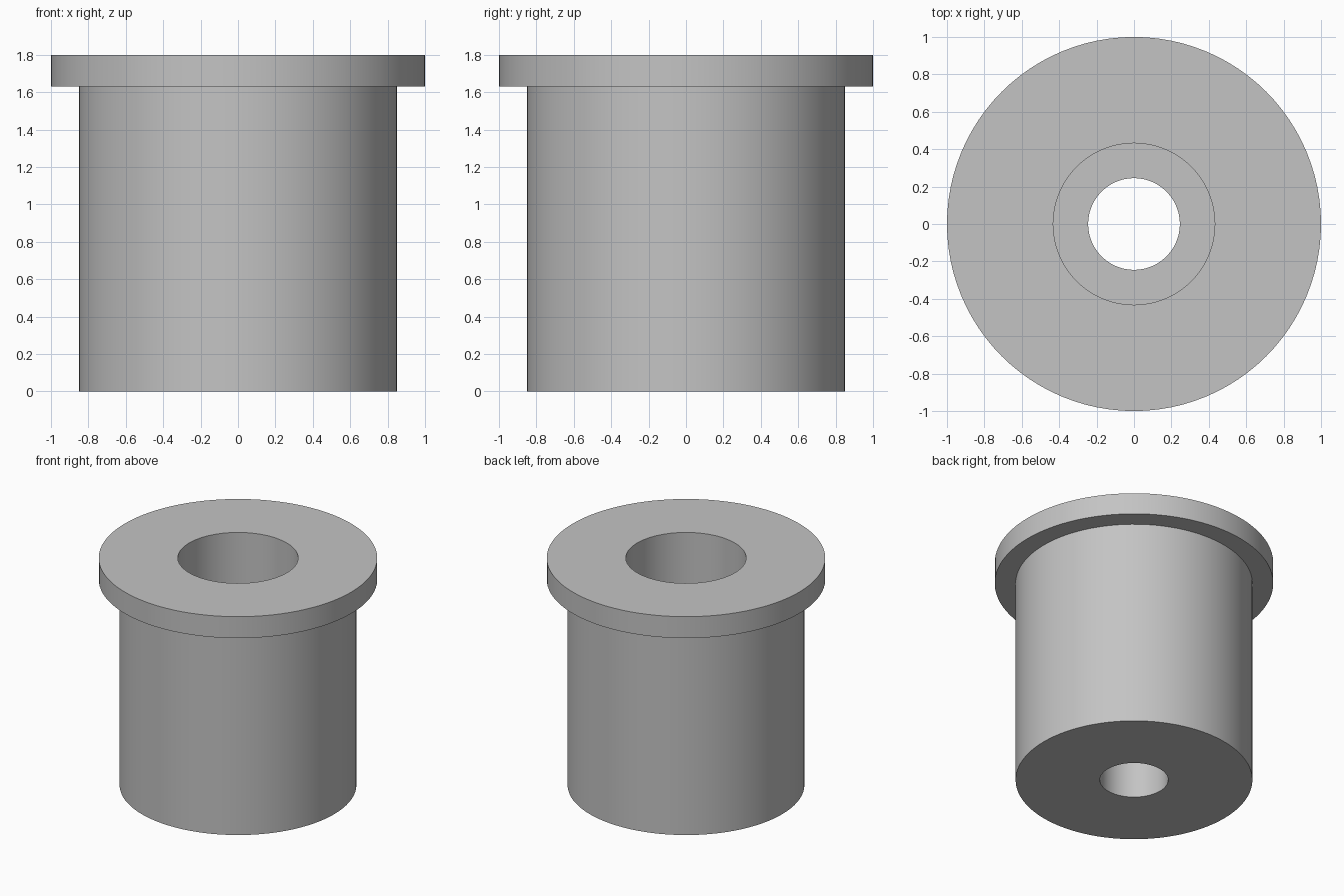
import bpy
import bmesh
import math

cube = bpy.data.objects.get("Cube")
if cube:
    bpy.data.objects.remove(cube, do_unlink=True)

SIDES = 96

# Plain grey metal
grey = bpy.data.materials.new("grey_metal")
grey.use_nodes = True
colour = (0.55, 0.55, 0.55, 1)
grey.diffuse_color = colour
grey.node_tree.nodes["Principled BSDF"].inputs["Base Color"].default_value = colour


def lathe(name, profile):
    """Revolve a closed (radius, height) profile around z."""
    bm = bmesh.new()
    rings = []
    for i in range(SIDES):
        a = 2 * math.pi * i / SIDES
        rings.append([bm.verts.new((r * math.cos(a), r * math.sin(a), z))
                      for r, z in profile])
    n = len(profile)
    for i in range(SIDES):
        here, after = rings[i], rings[(i + 1) % SIDES]
        for j in range(n):
            k = (j + 1) % n
            bm.faces.new((here[j], after[j], after[k], here[k]))
    bmesh.ops.recalc_face_normals(bm, faces=bm.faces)
    mesh = bpy.data.meshes.new(name)
    bm.to_mesh(mesh)
    bm.free()
    mesh.materials.append(grey)
    obj = bpy.data.objects.new(name, mesh)
    bpy.context.collection.objects.link(obj)
    bpy.ops.object.select_all(action="DESELECT")
    obj.select_set(True)
    bpy.context.view_layer.objects.active = obj
    bpy.ops.object.shade_smooth_by_angle(angle=math.radians(30))
    return obj


# Flanged sleeve with a wide counterbore above a narrow through hole
bore, counterbore, body, flange = 0.245, 0.432, 0.85, 1.0
shelf, flange_base, top = 0.8, 1.63, 1.8
lathe("flanged_bushing", [
    (bore, 0), (body, 0), (body, flange_base), (flange, flange_base),
    (flange, top), (counterbore, top), (counterbore, shelf), (bore, shelf),
])
